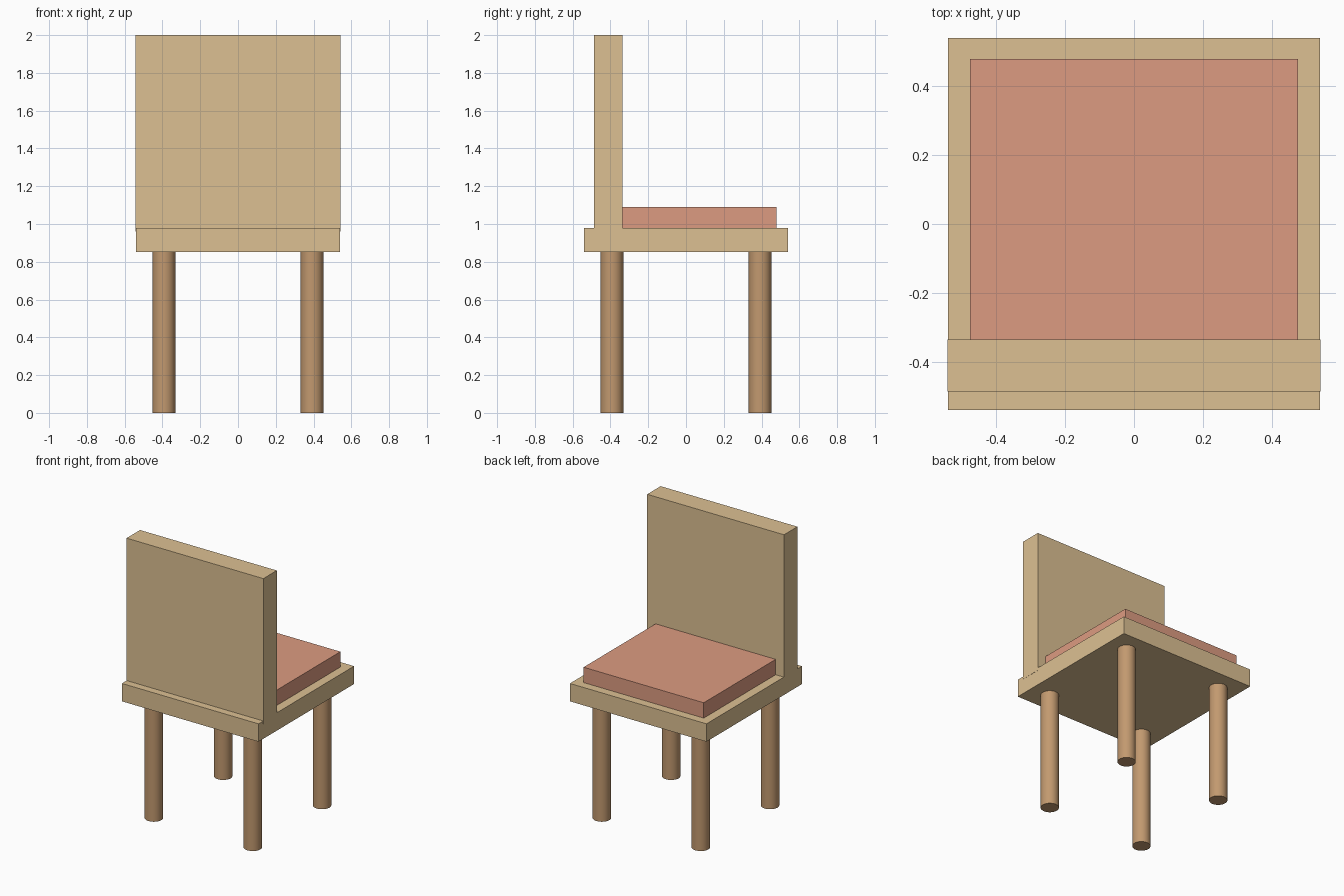
import bpy
import math

if "Cube" in bpy.data.objects:
    bpy.data.objects.remove(bpy.data.objects["Cube"])


def material(name, color):
    mat = bpy.data.materials.new(name)
    mat.diffuse_color = (*color, 1)
    mat.use_nodes = True
    mat.node_tree.nodes["Principled BSDF"].inputs["Base Color"].default_value = mat.diffuse_color
    return mat


wood = material("light_wood", (0.72, 0.53, 0.29))
leg_wood = material("leg_wood", (0.54, 0.32, 0.16))
fabric = material("cushion_fabric", (0.72, 0.33, 0.22))


def box(name, low, high, mat):
    center = [(a + b) / 2 for a, b in zip(low, high)]
    bpy.ops.mesh.primitive_cube_add(size=1, location=center)
    obj = bpy.context.object
    obj.name = name
    obj.scale = [b - a for a, b in zip(low, high)]
    bpy.ops.object.transform_apply(location=False, rotation=False, scale=True)
    obj.data.materials.append(mat)
    return obj


# Seat board, backrest sunk slightly into it, and cushion
box("seat", (-0.541, -0.541, 0.852), (0.541, 0.541, 0.98), wood)
box("backrest", (-0.542, -0.487, 0.96), (0.542, -0.335, 2.0), wood)
box("cushion", (-0.476, -0.475, 0.97), (0.476, 0.479, 1.09), fabric)

# Four round legs
for y, depth_name in ((-0.392, "front"), (0.392, "rear")):
    for x, side_name in ((-0.392, "left"), (0.392, "right")):
        bpy.ops.mesh.primitive_cylinder_add(
            vertices=32, radius=0.06, depth=0.86, location=(x, y, 0.43))
        leg = bpy.context.object
        leg.name = f"{depth_name}_{side_name}_leg"
        leg.data.materials.append(leg_wood)
        bpy.ops.object.shade_smooth_by_angle(angle=math.radians(40))
